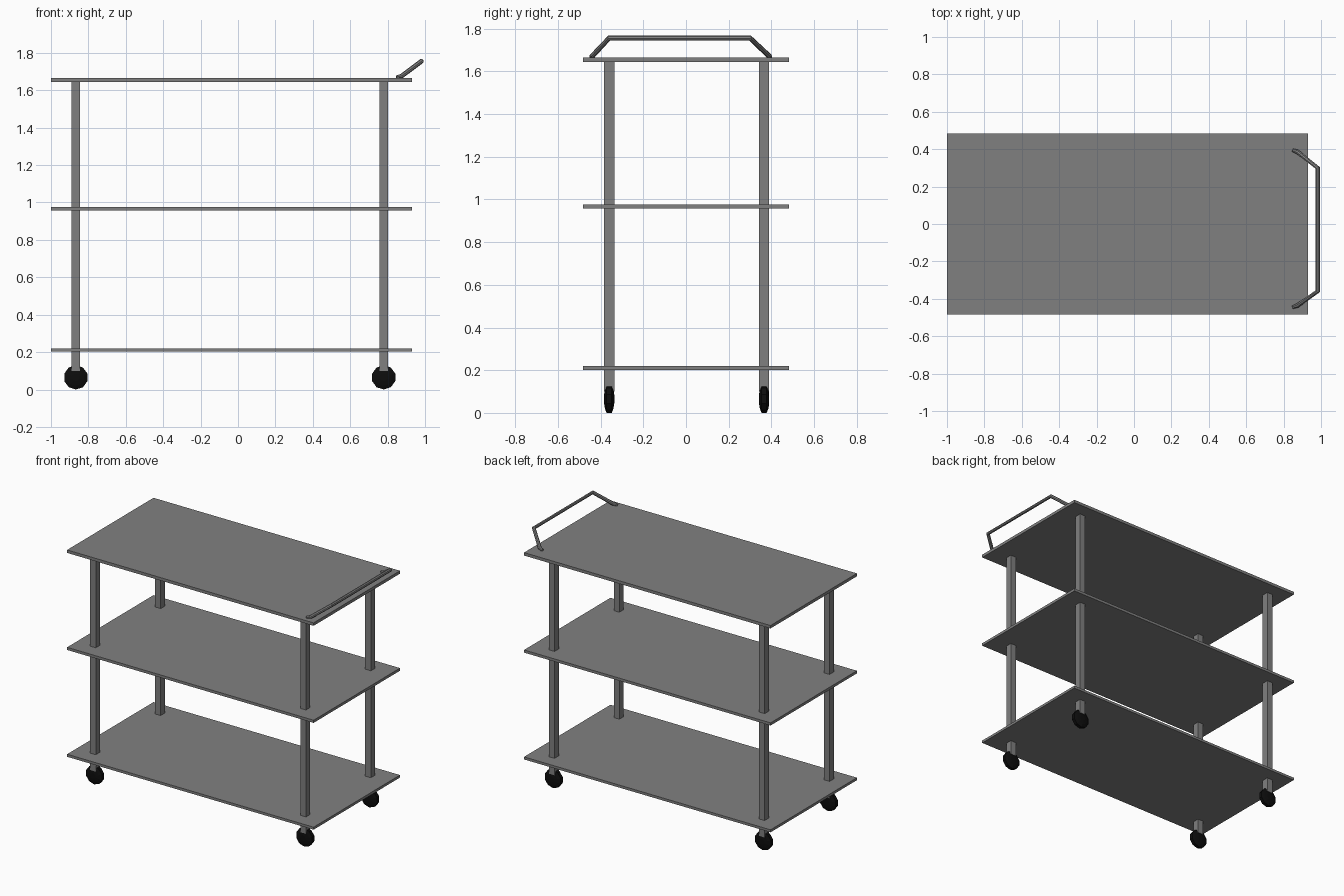
import bpy, bmesh, math
from mathutils import Matrix, Vector

if "Cube" in bpy.data.objects:
    bpy.data.objects.remove(bpy.data.objects["Cube"])


def material(name, rgb):
    m = bpy.data.materials.new(name)
    m.diffuse_color = (*rgb, 1)
    m.use_nodes = True
    m.node_tree.nodes["Principled BSDF"].inputs["Base Color"].default_value = m.diffuse_color
    return m


GREY = material("grey metal", (0.216, 0.216, 0.216))
BLACK = material("black rubber", (0.004, 0.004, 0.004))


def finish(name, bm, mat):
    bmesh.ops.recalc_face_normals(bm, faces=bm.faces[:])
    me = bpy.data.meshes.new(name)
    bm.to_mesh(me)
    bm.free()
    me.materials.append(mat)
    ob = bpy.data.objects.new(name, me)
    bpy.context.collection.objects.link(ob)
    return ob


def box(name, lo, hi, mat):
    lo, hi = Vector(lo), Vector(hi)
    bm = bmesh.new()
    bmesh.ops.create_cube(bm, size=1, matrix=Matrix.Translation((lo + hi) / 2)
                          @ Matrix.Diagonal((*(hi - lo), 1)))
    return finish(name, bm, mat)


def loft(name, rings, mat):
    """Skin a list of equal-length point rings and cap both ends."""
    bm = bmesh.new()
    vs = [[bm.verts.new(p) for p in r] for r in rings]
    n = len(vs[0])
    for a, b in zip(vs, vs[1:]):
        for i in range(n):
            bm.faces.new((a[i], a[(i + 1) % n], b[(i + 1) % n], b[i]))
    bm.faces.new(vs[0])
    bm.faces.new(vs[-1])
    return finish(name, bm, mat)


# shelves
for name, z0, z1 in (("bottom_shelf", 0.202, 0.22), ("middle_shelf", 0.958, 0.977),
                     ("top_shelf", 1.645, 1.666)):
    box(name, (-1, -0.483, z0), (0.93, 0.483, z1), GREY)

# posts and wheels at the four corners
for xn, x in (("left", -0.867), ("right", 0.779)):
    for yn, y in (("front", -0.36), ("back", 0.366)):
        box(f"{yn}_{xn}_post", (x - 0.022, y - 0.024, 0.10), (x + 0.022, y + 0.024, 1.65), GREY)
        rings = []
        for dy, r in ((-0.024, 0.02), (-0.02, 0.045), (-0.012, 0.065),
                      (0.012, 0.065), (0.02, 0.045), (0.024, 0.02)):
            rings.append([(x + r * math.cos(a), y + dy, 0.065 + r * math.sin(a))
                          for a in (math.tau * (i + 0.5) / 10 for i in range(10))])
        loft(f"{yn}_{xn}_wheel", rings, BLACK)

# push handle: bent tube with flattened feet
path = [Vector(p) for p in ((0.848, -0.445, 1.67), (0.875, -0.435, 1.676), (0.982, -0.36, 1.756),
                            (0.982, 0.30, 1.756), (0.875, 0.385, 1.676), (0.848, 0.395, 1.67))]
rings = []
for i, p in enumerate(path):
    d0 = (p - path[max(i - 1, 0)]).normalized()
    d1 = (path[min(i + 1, len(path) - 1)] - p).normalized()
    t = (d0 + d1).normalized()
    up = Vector((-0.6, 0, 0.8))
    side = t.cross(up).normalized()
    up = side.cross(t)
    r = 0.009 if i in (0, 5) else 0.0125
    rings.append([p + r * (side * math.cos(a) + up * math.sin(a))
                  for a in (math.tau * k / 8 for k in range(8))])
loft("push_handle", rings, GREY)
